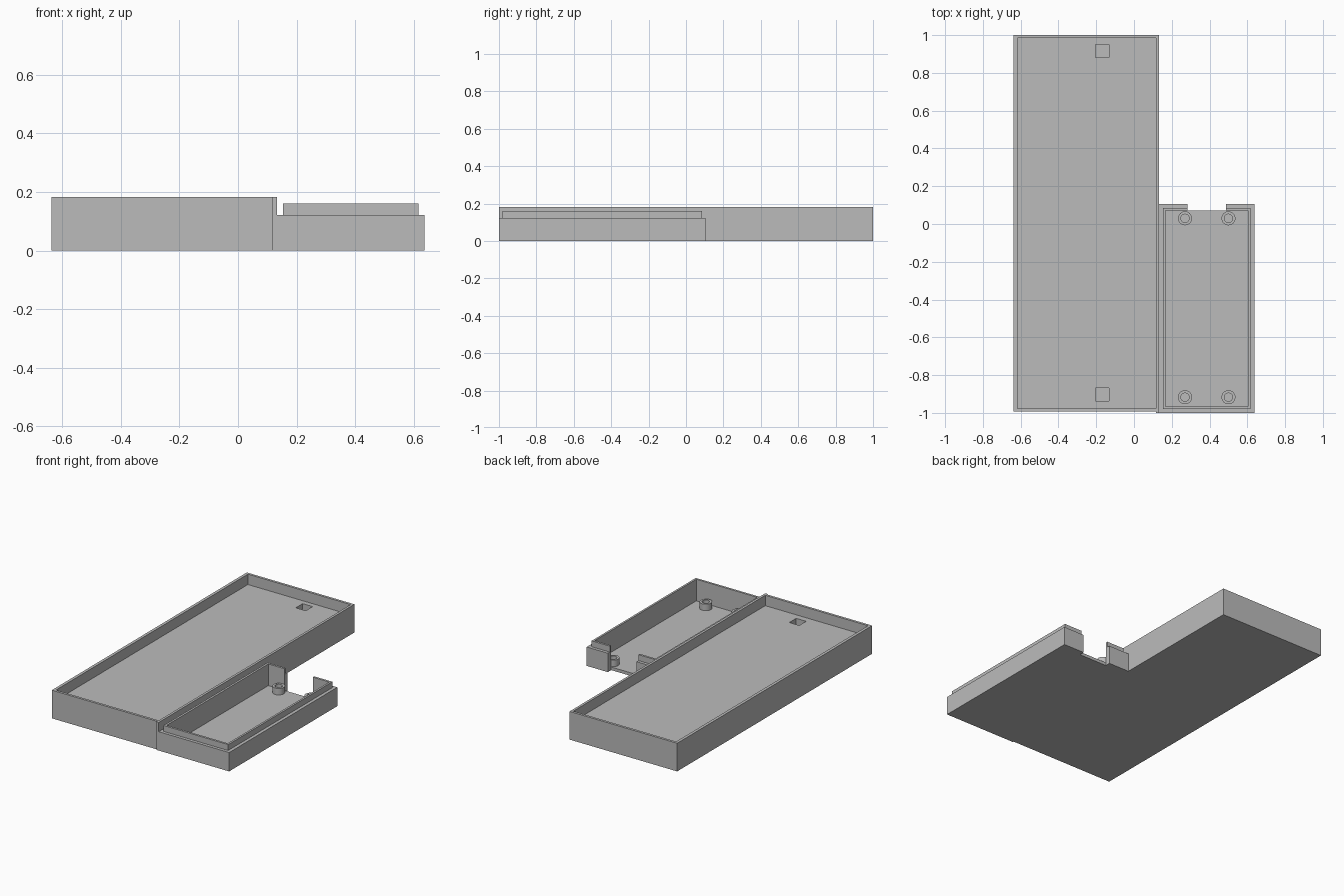
import bpy

if "Cube" in bpy.data.objects:
    bpy.data.objects.remove(bpy.data.objects["Cube"])

grey = bpy.data.materials.new("plain grey")
grey.use_nodes = True
grey.diffuse_color = (0.5, 0.5, 0.5, 1)
grey.node_tree.nodes["Principled BSDF"].inputs["Base Color"].default_value = (0.5, 0.5, 0.5, 1)


def box(name, x, y, z):
    """Box spanning the given ranges."""
    bpy.ops.mesh.primitive_cube_add(size=1)
    ob = bpy.context.object
    ob.name = name
    for v in ob.data.vertices:
        v.co = [r[0] + (c + 0.5) * (r[1] - r[0]) for c, r in zip(v.co, (x, y, z))]
    ob.data.materials.append(grey)
    return ob


def cylinder(name, x, y, z, radius):
    bpy.ops.mesh.primitive_cylinder_add(
        vertices=32, radius=radius, depth=z[1] - z[0], location=(x, y, sum(z) / 2))
    ob = bpy.context.object
    ob.name = name
    ob.data.materials.append(grey)
    return ob


def combine(ob, other, operation):
    """Apply a boolean and remove the helper."""
    mod = ob.modifiers.new("combine", "BOOLEAN")
    mod.operation = operation
    mod.solver = "EXACT"
    mod.object = other
    bpy.context.view_layer.objects.active = ob
    bpy.ops.object.modifier_apply(modifier=mod.name)
    bpy.data.objects.remove(other)


# Large tray: shallow recess with two square pockets
LEFT, MID, RIGHT = -0.637, 0.133, 0.637
tray = box("large_tray", (LEFT, MID), (-0.993, 1), (0, 0.182))
combine(tray, box("recess", (LEFT + 0.019, MID - 0.016), (-0.977, 0.984), (0.115, 0.3)), "DIFFERENCE")
for y in (-0.902, 0.916):
    combine(tray, box("pocket", (-0.203, -0.132), (y - 0.035, y + 0.035), (0.02, 0.2)), "DIFFERENCE")

# Thin end strip of the shared wall, standing slightly proud at the front
box("shared_wall_end", (MID - 0.016, MID), (-1, -0.993), (0, 0.182))

# Small open case: body, raised lip, hollow inside, notch in the back wall
case = box("small_case", (MID, RIGHT), (-1, 0.105), (0, 0.122))
combine(case, box("lip", (0.153, 0.616), (-0.98, 0.085), (0.06, 0.16)), "UNION")
combine(case, box("hollow", (0.167, 0.603), (-0.966, 0.071), (0.02, 0.3)), "DIFFERENCE")
combine(case, box("notch", (0.282, 0.486), (0.071, 0.2), (-0.1, 0.3)), "DIFFERENCE")

# Screw posts
for side, x in (("right", 0.27), ("left", 0.5)):
    for end, y in (("front", -0.917), ("back", 0.03)):
        post = cylinder(f"screw_post_{end}_{side}", x, y, (0.015, 0.062), 0.037)
        combine(post, cylinder("bore", x, y, (0.022, 0.2), 0.022), "DIFFERENCE")
        bpy.ops.object.select_all(action="DESELECT")
        post.select_set(True)
        bpy.context.view_layer.objects.active = post
        bpy.ops.object.shade_smooth_by_angle()
